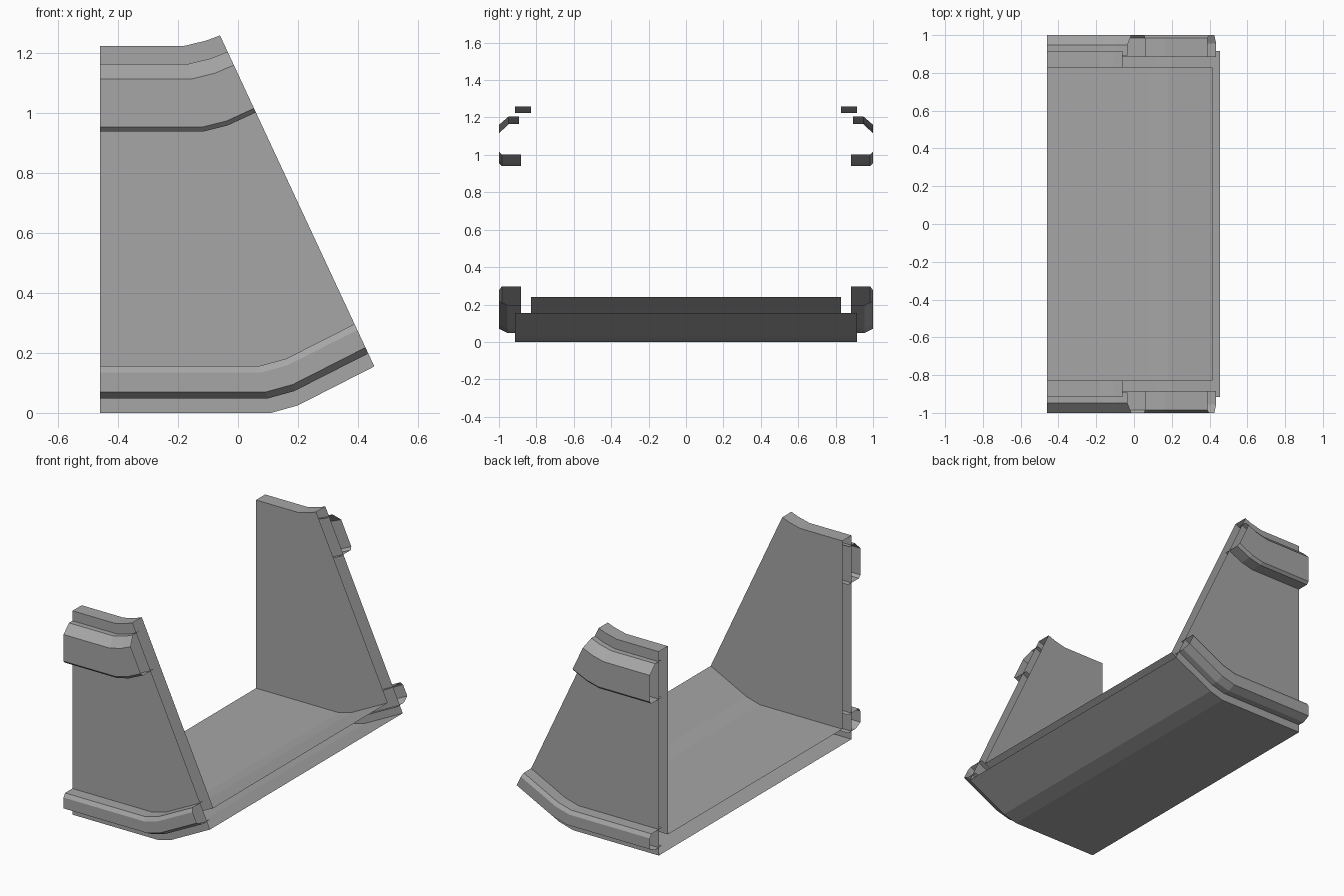
import bpy
import bmesh
from mathutils import Vector

cube = bpy.data.objects.get("Cube")
if cube:
    bpy.data.objects.remove(cube, do_unlink=True)

grey = bpy.data.materials.new("plain_grey")
grey.use_nodes = True
colour = (0.38, 0.38, 0.38, 1)
grey.diffuse_color = colour
grey.node_tree.nodes["Principled BSDF"].inputs["Base Color"].default_value = colour

# Bent path: (x, z) stations along the underside and along the wall tops
WALL_TOP = 1.225
LOW_PATH = [(-0.46, 0), (0.11, 0), (0.20, 0.025), (0.455, 0.155)]
HIGH_PATH = [(-0.46, WALL_TOP), (-0.18, WALL_TOP), (-0.105, 1.243), (-0.06, 1.26)]


def sweep(name, profile, closed):
    """Carry a (y, height) profile along the bent path, leaving the ends open."""
    bm = bmesh.new()
    rows = []
    for low, high in zip(LOW_PATH, HIGH_PATH):
        row = []
        for y, height in profile:
            p = Vector(low).lerp(Vector(high), height / WALL_TOP)
            row.append(bm.verts.new((p.x, y, p.y)))
        rows.append(row)
    count = len(profile)
    for a, b in zip(rows, rows[1:]):
        for i in range(count if closed else count - 1):
            j = (i + 1) % count
            bm.faces.new((a[i], b[i], b[j], a[j]))
    mesh = bpy.data.meshes.new(name)
    bm.to_mesh(mesh)
    bm.free()
    mesh.materials.append(grey)
    obj = bpy.data.objects.new(name, mesh)
    bpy.context.collection.objects.link(obj)
    return obj


# Hollow channel: floor and both side walls
OUTER, INNER, FLOOR = 0.915, 0.828, 0.094
half = [(OUTER, 0), (OUTER, WALL_TOP), (INNER, WALL_TOP), (INNER, FLOOR)]
sweep("channel_shell", half + [(-y, h) for y, h in reversed(half)], True).data.flip_normals()

# Open trim rails on the outside of each wall
rails = {
    "lower_rail": [(0.883, 0.048), (0.955, 0.048), (1, 0.07), (1, 0.135),
                   (0.985, 0.157), (0.883, 0.157)],
    "upper_rail": [(0.883, 0.94), (0.985, 0.94), (1, 0.955), (1, 1.115),
                   (0.948, 1.165), (0.893, 1.165)],
}
for name, profile in rails.items():
    back = sweep("back_" + name, profile, False)
    back.data.flip_normals()
    sweep("front_" + name, [(-y, h) for y, h in profile], False)
